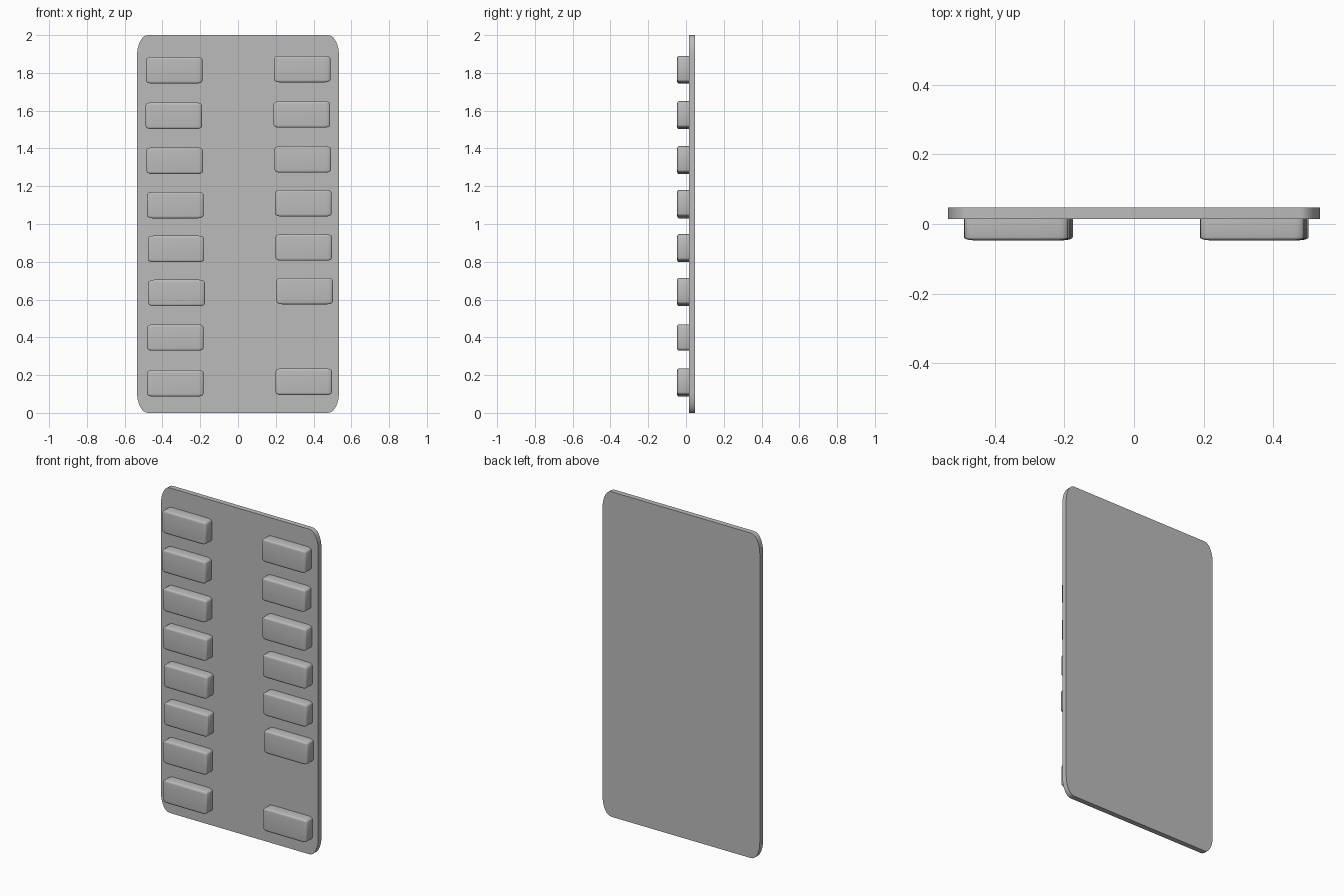
import bpy
import bmesh
import math
from mathutils import Vector

if "Cube" in bpy.data.objects:
    bpy.data.objects.remove(bpy.data.objects["Cube"], do_unlink=True)

grey = bpy.data.materials.new("plain grey")
grey.use_nodes = True
grey.diffuse_color = (0.5, 0.5, 0.5, 1)
grey.node_tree.nodes["Principled BSDF"].inputs["Base Color"].default_value = (0.5, 0.5, 0.5, 1)


def rounded_block(name, centre, half, bevel, segments, depth_edges_only=False):
    """Bevel a cube first, then stretch it so the rounding stretches too."""
    bm = bmesh.new()
    bmesh.ops.create_cube(bm, size=2)
    edges = [e for e in bm.edges if not depth_edges_only
             or abs(e.verts[0].co.y - e.verts[1].co.y) > 1]
    bmesh.ops.bevel(bm, geom=edges, offset=bevel, segments=segments,
                    profile=0.5, affect='EDGES')
    bmesh.ops.scale(bm, vec=Vector(half), verts=bm.verts)
    mesh = bpy.data.meshes.new(name)
    bm.to_mesh(mesh)
    bm.free()
    mesh.materials.append(grey)
    obj = bpy.data.objects.new(name, mesh)
    obj.location = centre
    bpy.context.collection.objects.link(obj)
    bpy.ops.object.select_all(action='DESELECT')
    obj.select_set(True)
    bpy.context.view_layer.objects.active = obj
    bpy.ops.object.shade_smooth_by_angle(angle=math.radians(35))


# Thin back plate with rounded corners
rounded_block("back_plate", (0, 0.031, 1), (0.535, 0.016, 1), 0.11, 8, True)

# Two slightly uneven columns of keys: (x, z) centres from top to bottom
columns = {
    "right_key": [(-0.338, 1.814), (-0.34, 1.573), (-0.335, 1.335), (-0.332, 1.1),
                  (-0.328, 0.868), (-0.325, 0.635), (-0.332, 0.399), (-0.332, 0.157)],
    "left_key": [(0.34, 1.82), (0.338, 1.58), (0.343, 1.342), (0.346, 1.11),
                 (0.348, 0.876), (0.353, 0.645), (0.348, 0.165)],
}
for name, centres in columns.items():
    for i, (x, z) in enumerate(centres, 1):
        rounded_block(f"{name}_{i}", (x, -0.002, z), (0.149, 0.045, 0.07), 0.2, 4)
